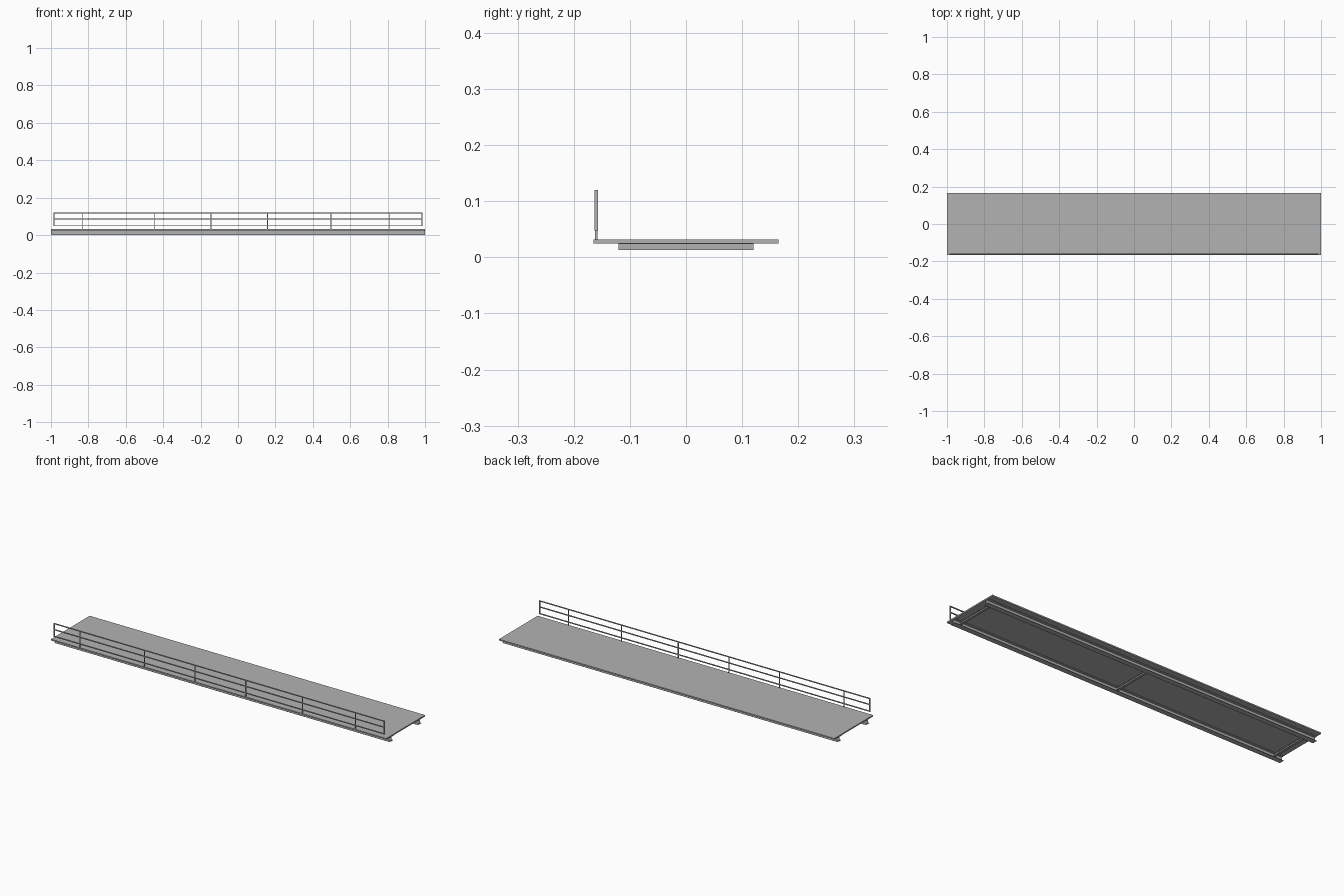
import bpy
import bmesh
from mathutils import Matrix

cube = bpy.data.objects.get("Cube")
if cube:
    bpy.data.objects.remove(cube)

steel = bpy.data.materials.new("grey steel")
steel.use_nodes = True
GREY = (0.45, 0.45, 0.45, 1)
steel.diffuse_color = GREY
steel.node_tree.nodes["Principled BSDF"].inputs["Base Color"].default_value = GREY


def finish(name, bm):
    mesh = bpy.data.meshes.new(name)
    bm.to_mesh(mesh)
    bm.free()
    mesh.materials.append(steel)
    ob = bpy.data.objects.new(name, mesh)
    bpy.context.collection.objects.link(ob)
    return ob


def box(name, x, y, z):
    """Box spanning the (low, high) pair on each axis."""
    bm = bmesh.new()
    bmesh.ops.create_cube(bm, size=1)
    for v in bm.verts:
        for i, (low, high) in enumerate((x, y, z)):
            v.co[i] = high if v.co[i] > 0 else low
    return finish(name, bm)


def i_beam(name, length, half, z0, z1, t, centre, along_y=False):
    """Open-ended rolled I-section swept along its length."""
    w = t / 2
    right = [(half, z0), (half, z0 + t), (w, z0 + t),
             (w, z1 - t), (half, z1 - t), (half, z1)]
    outline = right + [(-a, b) for a, b in reversed(right)]
    bm = bmesh.new()
    ends = [[bm.verts.new((s * length / 2, a, b)) for a, b in outline] for s in (-1, 1)]
    n = len(outline)
    for i in range(n):
        j = (i + 1) % n
        bm.faces.new((ends[0][i], ends[0][j], ends[1][j], ends[1][i]))
    bmesh.ops.recalc_face_normals(bm, faces=bm.faces)
    if along_y:
        bm.transform(Matrix(((0, -1, 0, 0), (1, 0, 0, 0), (0, 0, 1, 0), (0, 0, 0, 1))))
    bm.transform(Matrix.Translation(centre))
    return finish(name, bm)


# Deck plate
BOTTOM, TOP = 0.025, 0.032
box("deck", (-1, 1), (-0.165, 0.165), (BOTTOM, TOP))

# Main girders and cross beams
for side, y in (("front", -0.12), ("back", 0.12)):
    i_beam(side + "_girder", 2, 0.014, 0, BOTTOM, 0.0015, (0, y, 0))
for side, x in (("right", -0.955), ("middle", 0), ("left", 0.955)):
    i_beam(side + "_cross_beam", 0.24, 0.006, 0.013, BOTTOM, 0.001, (x, 0, 0), True)
    box(side + "_cross_web", (x - 0.001, x + 0.001), (-0.12, 0.12), (0.013, BOTTOM))

# Railing: horizontal rails, end bars and posts along the front edge
RAIL_Y, R, END = -0.16, 0.003, 0.984
across = (RAIL_Y - R, RAIL_Y + R)
for name, z in (("lower", 0.05), ("middle", 0.086), ("top", 0.1185)):
    box(name + "_rail", (-END, END), across, (z - 0.002, z + 0.002))
for side, x in (("right", -END), ("left", END)):
    box(side + "_end_bar", (x - R, x + R), across, (0.048, 0.1205))
for i, x in enumerate((-0.83, -0.445, -0.145, 0.158, 0.497, 0.812)):
    box("post_%d" % (i + 1), (x - 0.002, x + 0.002),
        (RAIL_Y - 0.002, RAIL_Y + 0.002), (TOP, 0.1185))
